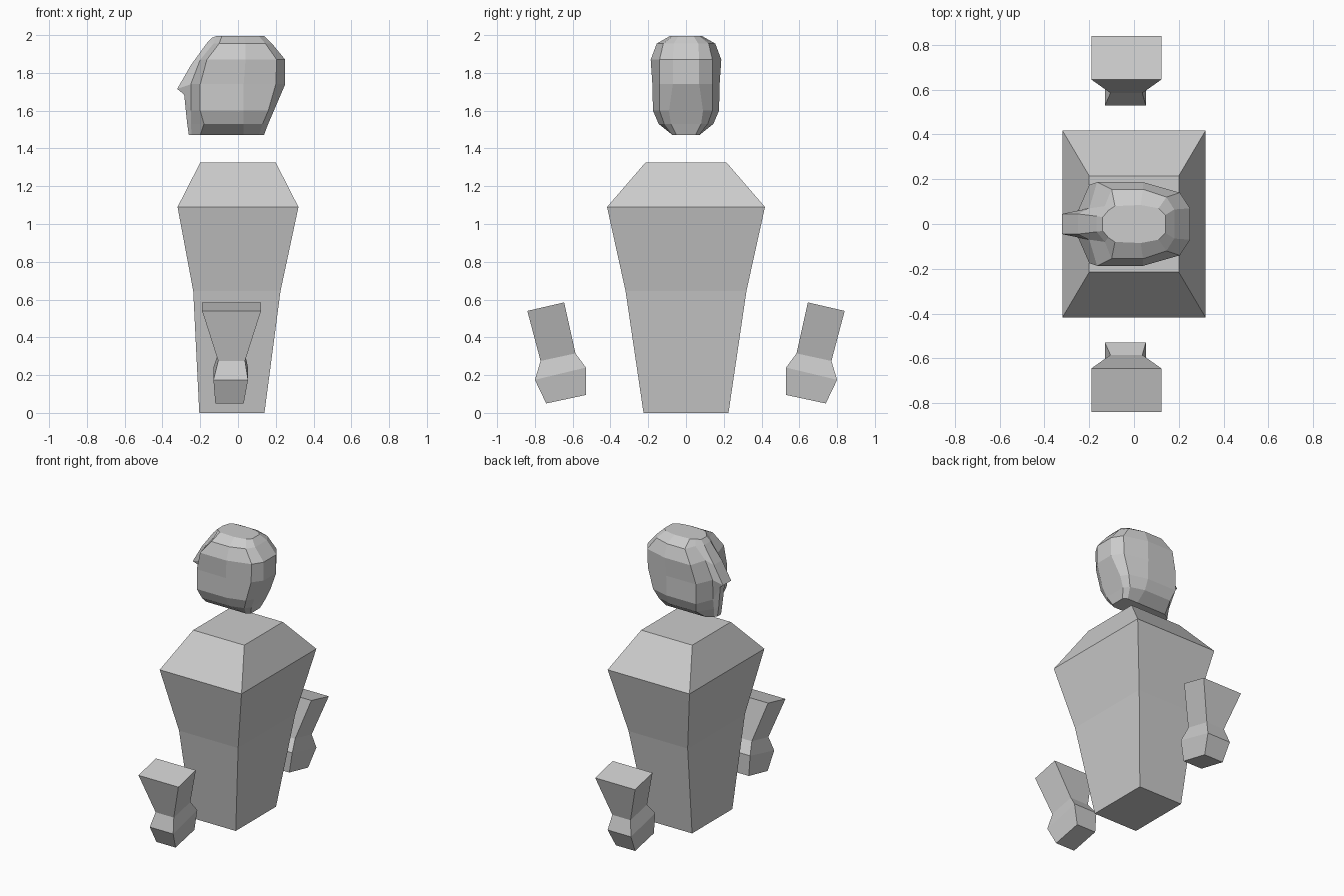
import bpy, bmesh

if "Cube" in bpy.data.objects:
    bpy.data.objects.remove(bpy.data.objects["Cube"])


def loft(name, rings):
    """Skin a stack of equal-length rings and cap both ends."""
    bm = bmesh.new()
    rows = [[bm.verts.new(p) for p in ring] for ring in rings]
    n = len(rows[0])
    for a, b in zip(rows, rows[1:]):
        for i in range(n):
            j = (i + 1) % n
            bm.faces.new((a[i], a[j], b[j], b[i]))
    bm.faces.new(rows[0][::-1])
    bm.faces.new(rows[-1])
    bmesh.ops.recalc_face_normals(bm, faces=bm.faces)
    mesh = bpy.data.meshes.new(name)
    bm.to_mesh(mesh)
    bm.free()
    obj = bpy.data.objects.new(name, mesh)
    bpy.context.collection.objects.link(obj)
    return obj


# Torso: rectangular sections (z, back x, front x, half width)
torso = [(0, -.205, .14, .225), (.645, -.237, .225, .32),
         (1.09, -.32, .32, .418), (1.325, -.2, .2, .215)]
loft("torso", [[(a, -w, z), (b, -w, z), (b, w, z), (a, w, z)]
               for z, a, b, w in torso])

# Hands: tilted sections (x min, x max, inner y, inner z, outer y, outer z)
hand = [(-.12, .03, .53, .095, .74, .05), (-.13, .053, .53, .24, .80, .175),
        (-.105, .037, .585, .315, .77, .275), (-.19, .122, .645, .585, .84, .54)]
for name, s in (("left_hand", 1), ("right_hand", -1)):
    loft(name, [[(a, s * yi, zi), (b, s * yi, zi), (b, s * yo, zo), (a, s * yo, zo)]
                for a, b, yi, zi, yo, zo in hand])

# Helmet head: (ridge z, ring z, half outline from pointed visor to rounded rear)
head = [
    (1.47, 1.47, [(-.26, .02), (-.245, .04), (-.20, .07), (.03, .07), (.11, .07), (.137, .05)]),
    (1.54, 1.53, [(-.27, .02), (-.25, .045), (-.18, .145), (.03, .145), (.13, .115), (.16, .08)]),
    (1.685, 1.60, [(-.285, .025), (-.25, .055), (-.20, .175), (.03, .175), (.16, .14), (.19, .09)]),
    (1.715, 1.74, [(-.322, .045), (-.25, .06), (-.20, .175), (.03, .178), (.20, .14), (.25, .07)]),
    (1.84, 1.87, [(-.25, .045), (-.20, .07), (-.165, .187), (.04, .187), (.205, .14), (.25, .07)]),
    (1.955, 1.955, [(-.167, .035), (-.13, .08), (-.10, .155), (.04, .155), (.145, .12), (.18, .065)]),
    (1.985, 1.995, [(-.14, .03), (-.115, .06), (-.085, .08), (.03, .085), (.11, .07), (.14, .04)]),
]
rings = []
for zr, z, half in head:
    side = [(x, y, zr if i == 0 else z) for i, (x, y) in enumerate(half)]
    rings.append(side + [(x, -y, h) for x, y, h in reversed(side)])
loft("head", rings)
